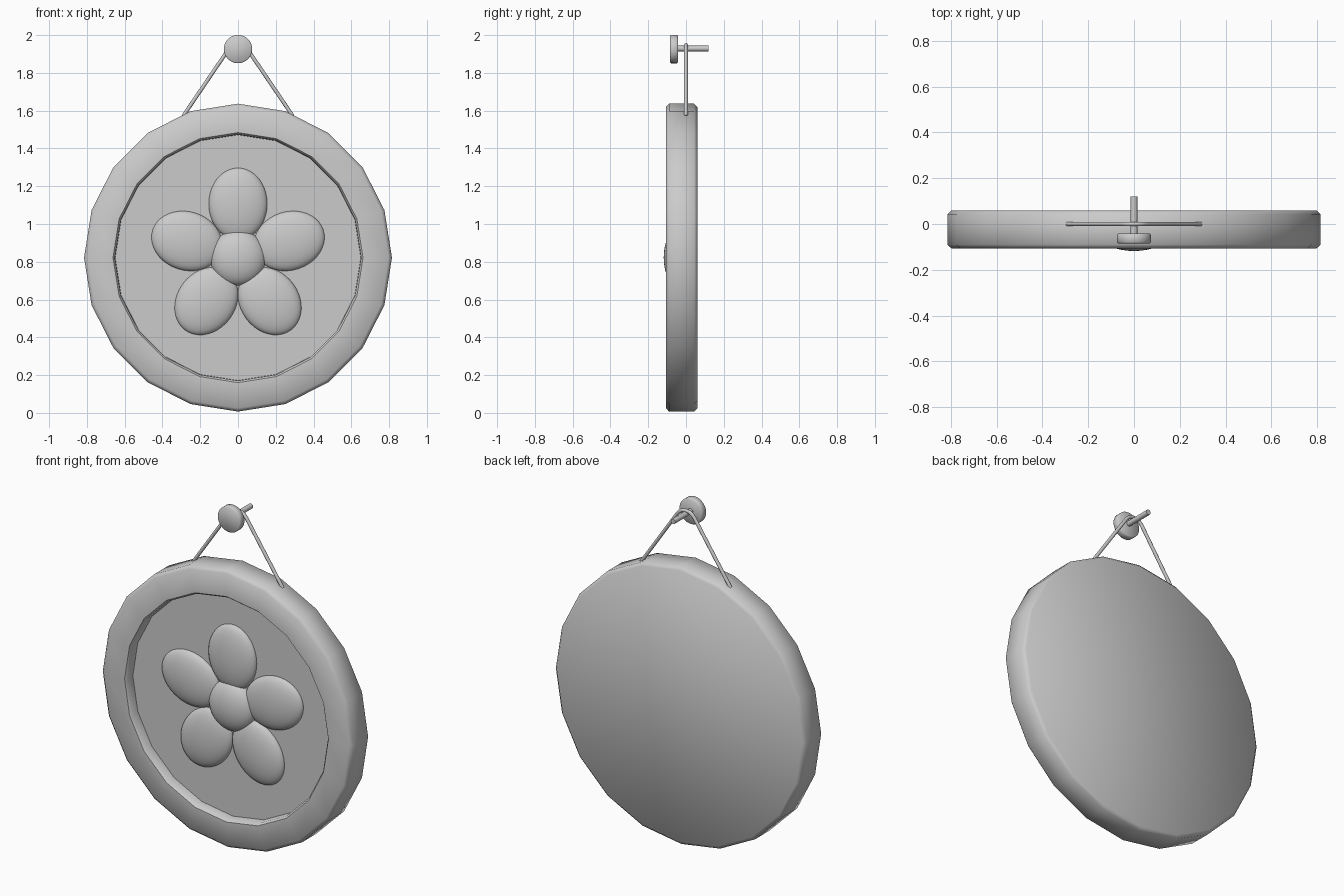
import bpy, bmesh, math
from mathutils import Matrix, Vector

cube = bpy.data.objects.get("Cube")
if cube:
    bpy.data.objects.remove(cube, do_unlink=True)

grey = bpy.data.materials.new("plain grey")
grey.use_nodes = True
colour = (0.6, 0.6, 0.6, 1)
grey.diffuse_color = colour
grey.node_tree.nodes["Principled BSDF"].inputs["Base Color"].default_value = colour

DISC_Z = 0.822   # height of the plaque's centre
NAIL_Z = 1.926
FLOOR_Y = -0.047  # recessed panel


def finish(name, bm, angle=50):
    bmesh.ops.recalc_face_normals(bm, faces=bm.faces[:])
    mesh = bpy.data.meshes.new(name)
    bm.to_mesh(mesh)
    bm.free()
    mesh.materials.append(grey)
    mesh.shade_smooth()
    mesh.set_sharp_from_angle(angle=math.radians(angle))
    obj = bpy.data.objects.new(name, mesh)
    bpy.context.collection.objects.link(obj)
    return obj


def lathe(name, profile, sides, z):
    """Turn (radius, y) points about a front-to-back axis and cap both ends."""
    bm = bmesh.new()
    rings = []
    for r, y in profile:
        ring = []
        for i in range(sides):
            a = math.tau * i / sides
            ring.append(bm.verts.new((r * math.sin(a), y, z + r * math.cos(a))))
        rings.append(ring)
    for lower, upper in zip(rings, rings[1:]):
        for i in range(sides):
            j = (i + 1) % sides
            bm.faces.new((lower[i], lower[j], upper[j], upper[i]))
    bm.faces.new(rings[0])
    bm.faces.new(rings[-1])
    return finish(name, bm)


def blob(name, size, centre, turn=0):
    """Flattened ellipsoid, turned about the front-to-back axis of the flower."""
    bm = bmesh.new()
    bmesh.ops.create_uvsphere(bm, u_segments=32, v_segments=20, radius=1)
    place = (Matrix.Translation((0, FLOOR_Y, DISC_Z))
             @ Matrix.Rotation(turn, 4, 'Y')
             @ Matrix.Translation(centre)
             @ Matrix.Diagonal((*size, 1)))
    bmesh.ops.transform(bm, matrix=place, verts=bm.verts[:])
    return finish(name, bm, 180)


# Plaque with raised rim, recessed front and flat back
lathe("plaque", [(0.65, FLOOR_Y), (0.652, -0.095), (0.662, -0.107),
                 (0.797, -0.107), (0.815, -0.09), (0.815, 0.043),
                 (0.797, 0.06)], 20, DISC_Z)

# Flower
for i in range(5):
    blob(f"petal_{i + 1}", (0.155, 0.05, 0.19), (0, 0, 0.285), math.tau * i / 5)
blob("flower_centre", (0.147, 0.071, 0.147), (0, 0, 0))

# Nail
lathe("nail_head", [(0.07, -0.085), (0.075, -0.08), (0.075, -0.047),
                    (0.07, -0.042)], 32, NAIL_Z)
lathe("nail_pin", [(0.015, -0.05), (0.015, 0.12)], 16, NAIL_Z + 0.003)

# Hanging cord looped over the nail pin
half = [Vector((0.29, 0, 1.572)), Vector((0.055, 0, 1.918)),
        Vector((0.042, 0, 1.933)), Vector((0.023, 0, 1.945))]
path = half + [Vector((0, 0, 1.948))] + [Vector((-p.x, 0, p.z)) for p in reversed(half)]
bm = bmesh.new()
rings = []
for i, p in enumerate(path):
    along = (path[min(i + 1, len(path) - 1)] - path[max(i - 1, 0)]).normalized()
    across = along.cross(Vector((0, 1, 0)))
    rings.append([bm.verts.new(p + 0.01 * (math.cos(a) * across + math.sin(a) * Vector((0, 1, 0))))
                  for a in (math.tau * k / 10 for k in range(10))])
for lower, upper in zip(rings, rings[1:]):
    for k in range(10):
        n = (k + 1) % 10
        bm.faces.new((lower[k], lower[n], upper[n], upper[k]))
bm.faces.new(rings[0])
bm.faces.new(rings[-1])
finish("hanging_cord", bm)
